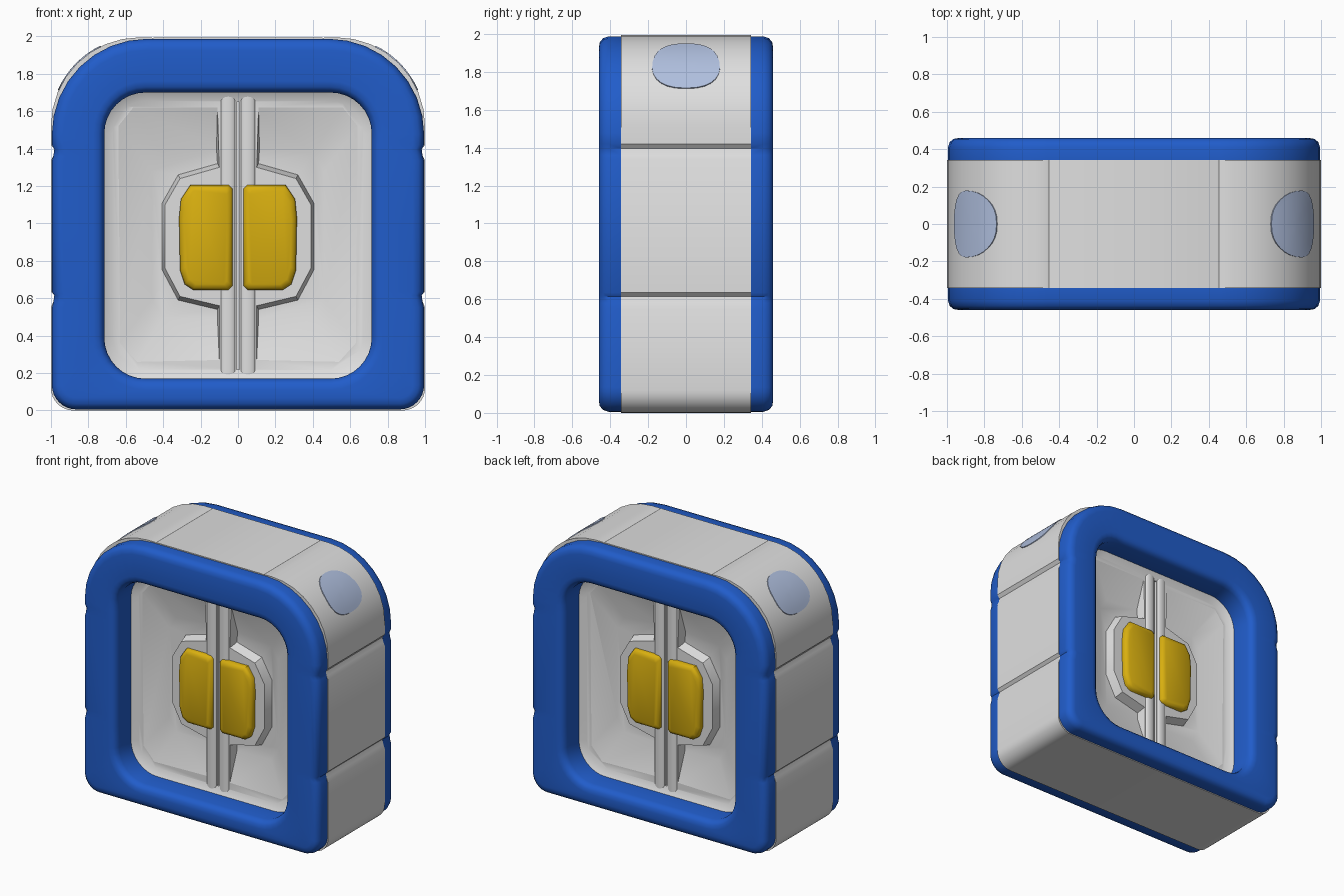
import bpy, bmesh, math
from mathutils import Vector

if "Cube" in bpy.data.objects:
    bpy.data.objects.remove(bpy.data.objects["Cube"])


def material(name, rgb):
    m = bpy.data.materials.new(name)
    m.diffuse_color = (*rgb, 1)
    m.use_nodes = True
    m.node_tree.nodes["Principled BSDF"].inputs["Base Color"].default_value = m.diffuse_color
    return m


GREY = material("light grey", (0.74, 0.74, 0.74))
BLUE = material("blue", (0.015, 0.108, 0.59))
YELLOW = material("yellow", (0.69, 0.43, 0.005))
PALE = material("pale blue", (0.43, 0.52, 0.73))

EDGE = 0.342   # half depth of the grey band
DOOR = 0.24    # depth of the door surface


def finish(name, bm, mat, angle=35):
    bmesh.ops.recalc_face_normals(bm, faces=bm.faces)
    me = bpy.data.meshes.new(name)
    bm.to_mesh(me)
    bm.free()
    ob = bpy.data.objects.new(name, me)
    bpy.context.collection.objects.link(ob)
    me.materials.append(mat)
    smooth(ob, angle)
    return ob


def smooth(ob, angle):
    bpy.ops.object.select_all(action='DESELECT')
    ob.select_set(True)
    bpy.context.view_layer.objects.active = ob
    bpy.ops.object.shade_smooth_by_angle(angle=math.radians(angle))


def outline(hx, z0, z1, rt, rb, notch=0.0, top_notch=0.0, n=8):
    """Rounded square in xz, with shallow grooves on sides and top."""
    pts = []
    for i in range(n + 1):
        a = math.radians(-90 + 90 * i / n)
        pts.append((hx - rb + rb * math.cos(a), z0 + rb + rb * math.sin(a)))
    for zs in ((0.55, 0.58, 0.615, 0.635), (1.335, 1.36, 1.395, 1.42)):
        for z, k in zip(zs, (0, 0.6, 1, 0)):
            pts.append((hx - notch * k, z))
    for i in range(n + 1):
        a = math.radians(90 * i / n)
        pts.append((hx - rt + rt * math.cos(a), z1 - rt + rt * math.sin(a)))
    pts += [(0.465, z1), (0.455, z1 - top_notch), (0.445, z1)]
    return pts + [(-x, z) for x, z in reversed(pts)]


def loft(rings, cap=True, closed=False):
    """Join rings of (points, y) into a skin."""
    bm = bmesh.new()
    vs = [[bm.verts.new((x, y, z)) for x, z in pts] for pts, y in rings]
    pairs = list(zip(vs, vs[1:]))
    if closed:
        pairs.append((vs[-1], vs[0]))
    for a, b in pairs:
        for i in range(len(a)):
            j = (i + 1) % len(a)
            bm.faces.new((a[i], a[j], b[j], b[i]))
    if cap:
        bm.faces.new(vs[0])
        bm.faces.new(vs[-1])
    return bm


def cut(ob, cutter):
    m = ob.modifiers.new("cut", 'BOOLEAN')
    m.operation, m.solver, m.object = 'DIFFERENCE', 'EXACT', cutter
    bpy.context.view_layer.objects.active = ob
    bpy.ops.object.modifier_apply(modifier=m.name)
    bpy.data.objects.remove(cutter)


# Grey body block
body_line = outline(1.0, 0, 1.995, 0.475, 0.12, 0.02, 0.004)
body = finish("body", loft([(body_line, -EDGE), (body_line, EDGE)]), GREY)

# C-shaped recess around each handle, sloping down from the outer rim to the handle mount
rim = [(0.10, 0.27), (0.54, 0.26), (0.63, 0.36), (0.64, 1.52), (0.56, 1.62), (0.11, 1.62),
       (0.10, 1.30), (0.31, 1.24), (0.39, 1.10), (0.39, 0.76), (0.31, 0.61), (0.10, 0.56)]
floor = [(0.11, 0.49), (0.40, 0.50), (0.46, 0.60), (0.46, 1.28), (0.40, 1.37), (0.115, 1.40),
         (0.11, 1.32), (0.32, 1.26), (0.405, 1.11), (0.405, 0.75), (0.32, 0.59), (0.11, 0.54)]

# Handle outline
handle = [(0.03, 0.665), (0.05, 0.645), (0.24, 0.645), (0.285, 0.675), (0.31, 0.75),
          (0.315, 1.03), (0.305, 1.13), (0.255, 1.205), (0.05, 1.205), (0.03, 1.185)]


def shrink(pts, d):
    cx, cz, hx, hz = 0.172, 0.925, 0.143, 0.28
    return [(cx + (x - cx) * (1 - d / hx), cz + (z - cz) * (1 - d / hz)) for x, z in pts]


def flip(pts, s):
    return [(x * s, z) for x, z in pts]


FRAME_PROFILE = ((0, 0.41), (0.010, 0.438), (0.03, 0.455), (0.06, 0.46))


def outer(d):
    return outline(0.995 - d, 0.006 + d, 1.987 - d, 0.51 - d, 0.13 - d, 0.013)


def inner(d):
    return outline(0.715 + d, 0.17 - d, 1.70 + d, 0.22 + d, 0.22 + d)


for face, fy in (("front", -1), ("back", 1)):
    # Opening in the body, with a softened rim around the door
    cut(body, finish("opening_cutter", loft([(inner(-0.045), fy * DOOR), (inner(-0.004), fy * 0.265),
                                             (inner(0.02), fy * 0.275), (inner(0.02), fy * 0.37)]), GREY))

    # Rounded blue frame, its inner wall reaching down to the door
    rings = [(outer(0), fy * EDGE)] + [(outer(d), fy * y) for d, y in FRAME_PROFILE]
    rings += [(inner(d), fy * y) for d, y in reversed(FRAME_PROFILE)]
    rings += [(inner(0), fy * 0.27), (inner(0.019), fy * 0.276), (inner(0.019), fy * EDGE)]
    finish(face + "_frame", loft(rings, cap=False, closed=True), BLUE)

    # Centre seam
    seam = [(-0.009, 0.22), (0.009, 0.22), (0.009, 1.65), (-0.009, 1.65)]
    cut(body, finish("seam_cutter", loft([(seam, fy * 0.21), (seam, fy * 0.30)]), GREY))

    for side, sx in (("right", 1), ("left", -1)):
        # Sloped door recess
        c = loft([(flip(floor, sx), fy * 0.17), (flip(rim, sx), fy * DOOR),
                  (flip(rim, sx), fy * 0.262)])
        cut(body, finish("recess_cutter", c, GREY))

        # Yellow handle with softened edges
        rings = [(flip(shrink(handle, d), sx), fy * y) for d, y in
                 ((0, 0.20), (0, 0.258), (0.01, 0.275), (0.03, 0.284))]
        finish(f"{face}_{side}_handle", loft(rings), YELLOW, 40)

        # Rounded rail beside the seam
        bm = bmesh.new()
        ends = []
        for z in (0.18, 1.69):
            ends.append([bm.verts.new((sx * 0.053 + 0.04 * math.cos(math.pi * i / 8),
                                       fy * (0.236 + 0.018 * math.sin(math.pi * i / 8)), z))
                         for i in range(9)])
        for i in range(9):
            j = (i + 1) % 9
            bm.faces.new((ends[0][i], ends[0][j], ends[1][j], ends[1][i]))
        for e in ends:
            bm.faces.new(e)
        finish(f"{face}_{side}_rail", bm, GREY, 50)

smooth(body, 35)

# Thin pale patches hugging the top corners
N = 28
for side, sx in (("right", 1), ("left", -1)):
    bm = bmesh.new()

    def on_corner(u, v):
        a = math.radians(44 + 20 * v)
        w = 0.176 * u * (1 - 0.14 * v)
        return bm.verts.new((sx * (0.525 + 0.479 * math.cos(a)), w, 1.52 + 0.479 * math.sin(a)))

    def soften(t):
        return math.copysign(abs(t) ** 0.85, t)

    centre = on_corner(0, 0)
    prev = None
    for k in range(1, 6):
        ring = [on_corner(k / 5 * soften(math.cos(2 * math.pi * i / N)),
                          k / 5 * soften(math.sin(2 * math.pi * i / N))) for i in range(N)]
        for i in range(N):
            j = (i + 1) % N
            if prev:
                bm.faces.new((prev[i], prev[j], ring[j], ring[i]))
            else:
                bm.faces.new((centre, ring[i], ring[j]))
        prev = ring
    # close the plate by extruding inwards
    ext = bmesh.ops.extrude_face_region(bm, geom=bm.faces[:], use_keep_orig=True)
    for v in [g for g in ext["geom"] if isinstance(g, bmesh.types.BMVert)]:
        v.co -= Vector((sx, 0, 1)).normalized() * 0.007
    finish(side + "_corner_patch", bm, PALE)
